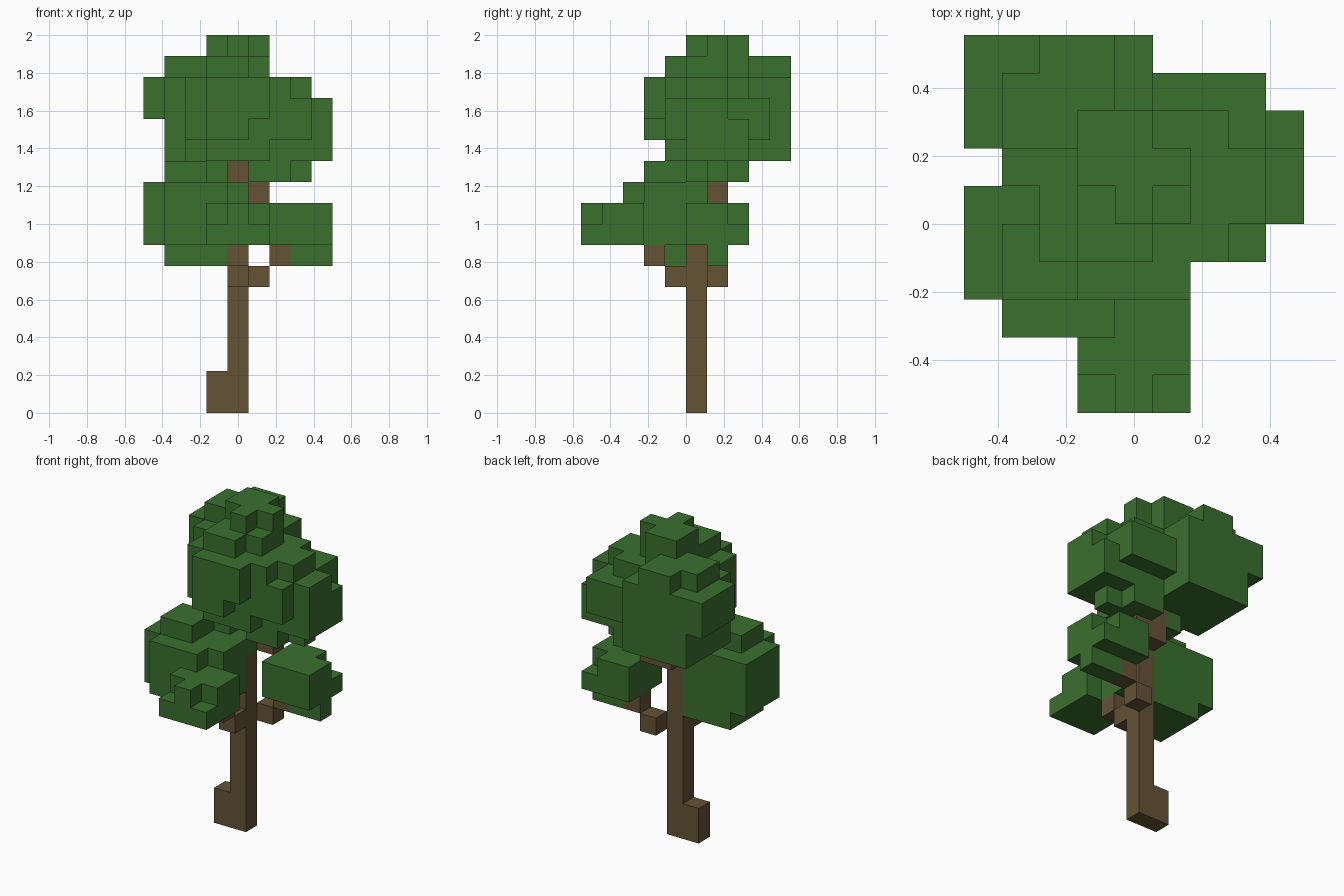
import bpy, bmesh
from math import radians
from itertools import product
from mathutils import Vector

UNIT = 1 / 9                      # edge of one cube
ORIGIN = Vector((-4.5, -5, 0))    # grid corner, in cubes

if "Cube" in bpy.data.objects:
    bpy.data.objects.remove(bpy.data.objects["Cube"], do_unlink=True)


def flat_material(name, color):
    mat = bpy.data.materials.new(name)
    mat.use_nodes = True
    mat.diffuse_color = color
    shader = mat.node_tree.nodes["Principled BSDF"]
    shader.inputs["Base Color"].default_value = color
    shader.inputs["Roughness"].default_value = 0.9
    return mat


def cells(x, y, z):
    """All grid cells in a box given by its start and end on each axis."""
    return set(product(range(*x), range(*y), range(*z)))


def build(name, filled, mat):
    """Skin a set of cells, keeping outer faces only and merging flat ones."""
    bm = bmesh.new()
    corners = {}

    def corner(point):
        key = tuple(point)
        if key not in corners:
            corners[key] = bm.verts.new((Vector(key) + ORIGIN) * UNIT)
        return corners[key]

    for cell in sorted(filled):
        for axis, side in product(range(3), (0, 1)):
            neighbour = list(cell)
            neighbour[axis] += 2 * side - 1
            if tuple(neighbour) in filled:
                continue
            u, v = (axis + 1) % 3, (axis + 2) % 3
            loop = []
            for du, dv in ((0, 0), (1, 0), (1, 1), (0, 1)):
                point = list(cell)
                point[axis] += side
                point[u] += du
                point[v] += dv
                loop.append(corner(point))
            bm.faces.new(loop if side else loop[::-1])
    bmesh.ops.dissolve_limit(bm, angle_limit=radians(1), verts=bm.verts[:], edges=bm.edges[:])
    bmesh.ops.triangulate(bm, faces=[f for f in bm.faces if len(f.verts) > 4])
    mesh = bpy.data.meshes.new(name)
    bm.to_mesh(mesh)
    bm.free()
    mesh.materials.append(mat)
    obj = bpy.data.objects.new(name, mesh)
    bpy.context.collection.objects.link(obj)
    return obj


bark = flat_material("bark brown", (0.13, 0.084, 0.036, 1))
leaf = flat_material("leaf green", (0.042, 0.162, 0.027, 1))

# Trunk with a root step and a bend near the top
trunk = cells((4, 5), (5, 6), (0, 10))
trunk |= cells((3, 4), (5, 6), (0, 2))
trunk |= cells((4, 6), (6, 7), (10, 11))
trunk |= cells((4, 5), (6, 7), (11, 12))

# Stepped branches
front_branch = cells((4, 5), (4, 5), (6, 7)) | cells((4, 5), (3, 4), (7, 8))
side_branch = cells((5, 6), (6, 7), (6, 7)) | cells((6, 7), (6, 7), (7, 8))

# Low front clump
front_leaves = cells((3, 6), (0, 3), (8, 9))
front_leaves |= cells((3, 6), (1, 3), (9, 10))
front_leaves |= cells((4, 5), (0, 1), (9, 10))

# Low clump on the right-hand side of the tree
right_leaves = cells((1, 4), (2, 6), (8, 11))
right_leaves |= cells((0, 1), (3, 6), (8, 11))
right_leaves |= cells((4, 5), (3, 6), (10, 11))
right_leaves |= cells((4, 5), (3, 5), (8, 10))
right_leaves |= cells((1, 4), (3, 6), (7, 8))
right_leaves |= cells((1, 3), (3, 5), (11, 12))

# Low clump on the left-hand side of the tree
left_leaves = cells((6, 9), (5, 8), (8, 10))
left_leaves -= cells((8, 9), (7, 8), (9, 10))
left_leaves |= cells((7, 9), (6, 7), (7, 8))

# Crown: middle mass and front bulge
crown = cells((2, 8), (4, 8), (13, 16))
crown -= cells((7, 8), (4, 5), (15, 16))
crown -= cells((7, 8), (7, 8), (15, 16))
crown |= cells((3, 6), (4, 8), (12, 13))
crown |= cells((2, 8), (5, 8), (12, 13))
crown |= cells((3, 6), (3, 4), (14, 16))
crown |= cells((3, 5), (3, 4), (13, 14))

# Crown: outer side lobe and underside
crown |= cells((8, 9), (5, 7), (12, 15))
crown |= cells((8, 9), (7, 8), (12, 14))
crown |= cells((5, 8), (8, 9), (13, 15))
crown |= cells((5, 7), (5, 8), (11, 12))
crown |= cells((7, 8), (6, 7), (11, 12))
crown |= cells((3, 4), (5, 7), (11, 12))

# Crown: back lobe
crown |= cells((1, 5), (6, 10), (12, 16))
crown |= cells((0, 1), (7, 10), (14, 16))
crown |= cells((1, 4), (7, 10), (16, 17))
crown -= cells((1, 2), (9, 10), (16, 17))

# Crown: top tiers
crown |= cells((3, 5), (4, 8), (16, 17))
crown |= cells((5, 6), (5, 7), (16, 17))
crown |= cells((3, 6), (6, 7), (17, 18))
crown |= cells((4, 5), (5, 8), (17, 18))
crown |= cells((3, 4), (7, 8), (17, 18))

for name, part in (("trunk", trunk), ("front_branch", front_branch), ("side_branch", side_branch)):
    build(name, part, bark)
for name, part in (("front_leaves", front_leaves), ("right_leaves", right_leaves),
                   ("left_leaves", left_leaves), ("crown", crown)):
    build(name, part - trunk, leaf)
